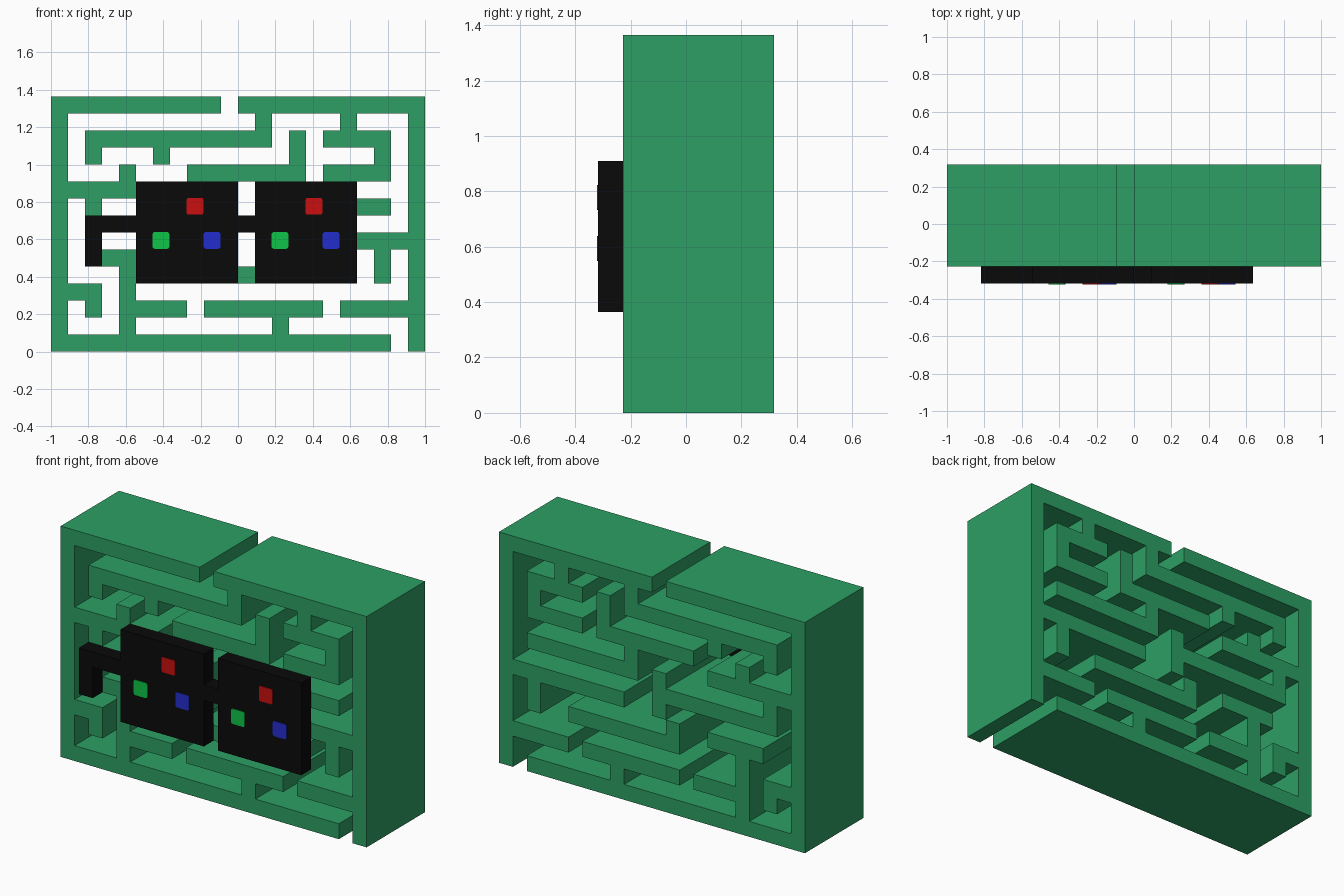
import bpy, bmesh, math

if "Cube" in bpy.data.objects:
    bpy.data.objects.remove(bpy.data.objects["Cube"])

U = 2 / 22                      # one grid cell


def material(name, rgb):
    m = bpy.data.materials.new(name)
    m.diffuse_color = (*rgb, 1)
    m.use_nodes = True
    m.node_tree.nodes["Principled BSDF"].inputs["Base Color"].default_value = m.diffuse_color
    return m


HEDGE = material("hedge green", (0.026, 0.347, 0.127))
BLACK = material("black", (0.003, 0.003, 0.003))
RED = material("red", (0.58, 0.005, 0.005))
LIME = material("bright green", (0.005, 0.546, 0.065))
BLUE = material("blue", (0.017, 0.026, 0.61))


def finish(bm, name, mat):
    bmesh.ops.recalc_face_normals(bm, faces=bm.faces)
    me = bpy.data.meshes.new(name)
    bm.to_mesh(me)
    bm.free()
    me.materials.append(mat)
    ob = bpy.data.objects.new(name, me)
    bpy.context.collection.objects.link(ob)
    return ob


def grid_solid(name, bars, y0, y1, mat):
    """Union of cell rectangles (col0, col1, row0, row1), extruded in y."""
    cells = {(c, r) for a, b, lo, hi in bars for c in range(a, b) for r in range(lo, hi)}
    bm = bmesh.new()
    cache = {}

    def v(c, r):
        if (c, r) not in cache:
            cache[c, r] = bm.verts.new(((c - 11) * U, y0, r * U))
        return cache[c, r]

    for c, r in sorted(cells):
        bm.faces.new((v(c, r), v(c + 1, r), v(c + 1, r + 1), v(c, r + 1)))
    front = bm.faces[:]
    ext = bmesh.ops.extrude_face_region(bm, geom=front, use_keep_orig=True)
    for g in ext["geom"]:
        if isinstance(g, bmesh.types.BMVert):
            g.co.y = y1
    return finish(bm, name, mat)


# Maze walls
walls = [
    # outer frame with an entrance and an exit
    (0, 10, 14, 15), (11, 22, 14, 15), (0, 1, 0, 15), (21, 22, 0, 15), (0, 20, 0, 1),
    # upper passages
    (12, 13, 13, 14), (2, 13, 12, 13), (2, 3, 11, 12), (6, 7, 11, 12),
    (14, 15, 10, 13), (8, 15, 10, 11),
    (17, 18, 13, 14), (16, 20, 12, 13), (19, 20, 11, 12), (16, 20, 10, 11),
    # left passages
    (4, 5, 10, 11), (0, 7, 9, 10), (2, 3, 7, 9), (2, 11, 7, 8),
    (3, 7, 5, 6), (4, 5, 1, 6), (0, 3, 3, 4), (2, 3, 2, 3),
    # centre and right passages
    (12, 13, 8, 10), (12, 20, 8, 9), (10, 11, 6, 9), (13, 21, 6, 7),
    (19, 20, 4, 6), (9, 17, 4, 5), (9, 10, 5, 6), 
    # lower passages
    (4, 8, 2, 3), (9, 16, 2, 3), (17, 22, 2, 3), (13, 14, 1, 2),
]
grid_solid("maze_walls", walls, -2.5 * U, 3.5 * U, HEDGE)

# Blocky glasses on the front: two lenses, bridge, hooked arm
glasses = [(5, 11, 4, 10), (12, 18, 4, 10), (11, 12, 7, 8), (2, 5, 7, 8), (2, 3, 5, 8)]
grid_solid("glasses", glasses, -3.5 * U, -2.5 * U, BLACK)


def dot(name, x, z, mat, half=0.045, rad=0.012, thick=0.004):
    """Thin rounded square plate on the lens face."""
    bm = bmesh.new()
    ring = []
    for k in range(4):
        mid = math.pi / 4 + k * math.pi / 2
        cx = math.copysign(half - rad, math.cos(mid))
        cz = math.copysign(half - rad, math.sin(mid))
        for d in (-45, -15, 15, 45):
            a = mid + math.radians(d)
            ring.append(bm.verts.new((x + cx + rad * math.cos(a), -3.5 * U - thick,
                                      z + cz + rad * math.sin(a))))
    face = bm.faces.new(ring)
    ext = bmesh.ops.extrude_face_region(bm, geom=[face], use_keep_orig=True)
    for g in ext["geom"]:
        if isinstance(g, bmesh.types.BMVert):
            g.co.y = -3.5 * U
    finish(bm, name, mat)


# Three coloured dots on each lens
for side, dx in (("left", 0), ("right", 7 * U)):
    dot(side + "_red_dot", -0.23 + dx, 0.777, RED)
    dot(side + "_green_dot", -0.412 + dx, 0.594, LIME)
    dot(side + "_blue_dot", -0.139 + dx, 0.594, BLUE)
